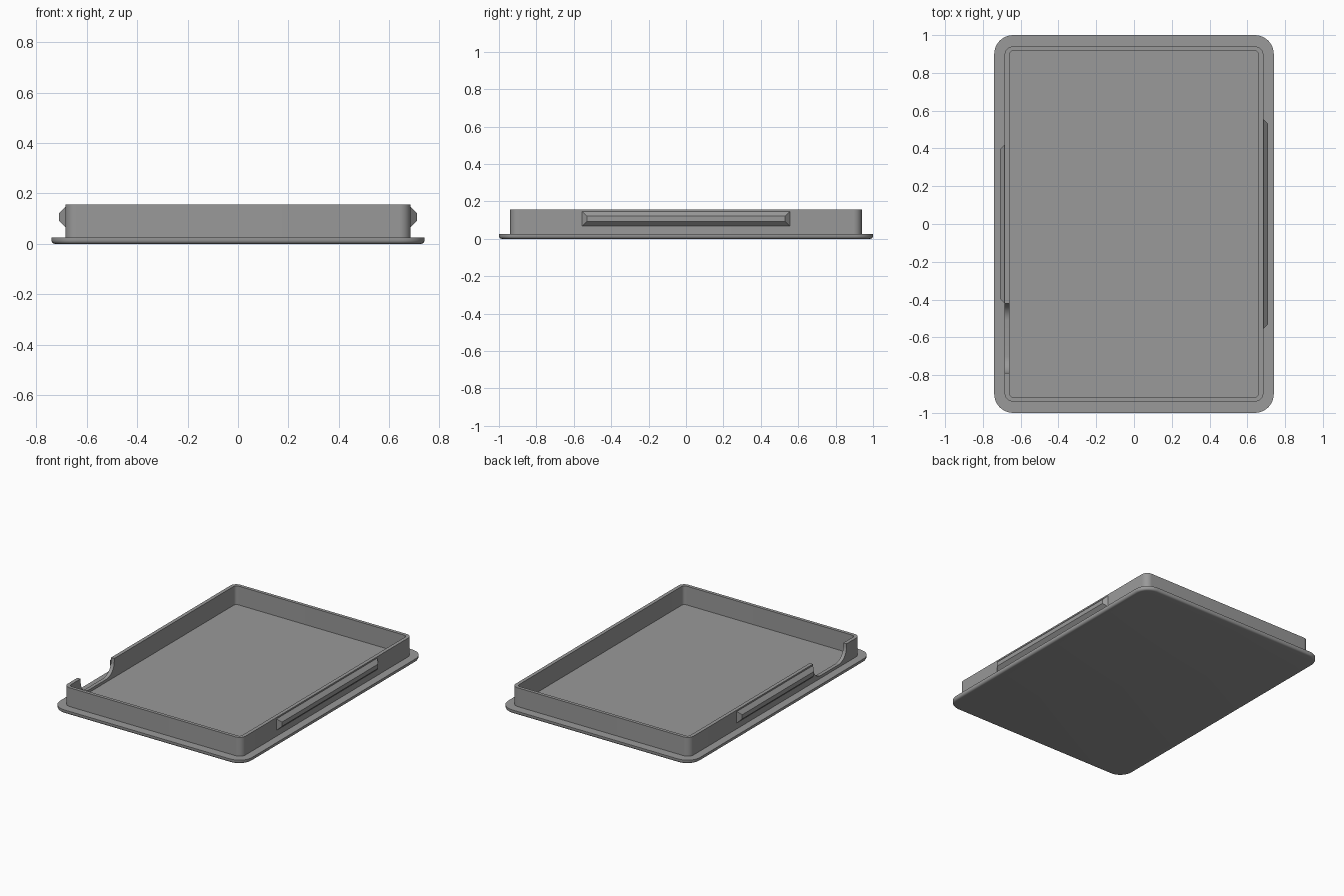
import bpy, bmesh, math

if "Cube" in bpy.data.objects:
    bpy.data.objects.remove(bpy.data.objects["Cube"])

grey = bpy.data.materials.new("mid grey")
grey.diffuse_color = (0.32, 0.32, 0.32, 1)
grey.use_nodes = True
grey.node_tree.nodes["Principled BSDF"].inputs["Base Color"].default_value = grey.diffuse_color


def rounded_rect(hx, hy, r, n=10):
    """Counter-clockwise outline of a rectangle with round corners."""
    pts = []
    for k, (sx, sy) in enumerate([(1, 1), (-1, 1), (-1, -1), (1, -1)]):
        for i in range(n + 1):
            a = math.pi / 2 * (k + i / n)
            pts.append((sx * (hx - r) + r * math.cos(a),
                        sy * (hy - r) + r * math.sin(a)))
    return pts


def skin(name, rings, closed=False):
    """Bridge equal rings of 3D points; cap the ends or join last to first."""
    bm = bmesh.new()
    vs = [[bm.verts.new(p) for p in ring] for ring in rings]
    n = len(vs[0])
    pairs = list(zip(vs, vs[1:])) + ([(vs[-1], vs[0])] if closed else [])
    for a, b in pairs:
        for i in range(n):
            j = (i + 1) % n
            bm.faces.new((a[i], a[j], b[j], b[i]))
    if not closed:
        bm.faces.new(vs[0][::-1])
        bm.faces.new(vs[-1])
    bmesh.ops.recalc_face_normals(bm, faces=bm.faces)
    me = bpy.data.meshes.new(name)
    bm.to_mesh(me)
    bm.free()
    me.materials.append(grey)
    ob = bpy.data.objects.new(name, me)
    bpy.context.collection.objects.link(ob)
    return ob


def activate(ob):
    bpy.ops.object.select_all(action='DESELECT')
    ob.select_set(True)
    bpy.context.view_layer.objects.active = ob


def smooth(ob):
    activate(ob)
    bpy.ops.object.shade_smooth_by_angle(angle=math.radians(30))


def level(pts, z):
    return [(x, y, z) for x, y in pts]


# Base plate with a rounded lower rim
R = 0.015
rings = []
for i in range(5):
    a = math.pi / 2 * i / 4
    d = R * (1 - math.sin(a))
    rings.append(level(rounded_rect(0.74 - d, 1 - d, 0.1 - d), R * (1 - math.cos(a))))
rings.append(level(rounded_rect(0.74, 1, 0.1), 0.026))
smooth(skin("base_plate", rings))

# Upright wall
outer = rounded_rect(0.685, 0.94, 0.045)
inner = rounded_rect(0.66, 0.917, 0.022)
TOP = 0.157
wall = skin("rim_wall", [level(outer, 0.02), level(outer, TOP),
                         level(inner, TOP), level(inner, 0.02)], closed=True)

# Round-bottomed notch in the left wall
y0, y1, zb, r = -0.79, -0.42, 0.045, 0.09
prof = [(y0, 0.2)]
prof += [(y0 + r - r * math.cos(a), zb + r - r * math.sin(a))
         for a in (math.pi / 2 * i / 10 for i in range(11))]
prof += [(y1 - r + r * math.sin(a), zb + r - r * math.cos(a))
         for a in (math.pi / 2 * i / 10 for i in range(11))]
prof.append((y1, 0.2))
cutter = skin("notch_cutter", [[(x, y, z) for y, z in prof] for x in (-0.75, -0.6)])
cutter.hide_render = True
mod = wall.modifiers.new("notch", 'BOOLEAN')
mod.operation, mod.solver, mod.object = 'DIFFERENCE', 'EXACT', cutter
activate(wall)
bpy.ops.object.modifier_apply(modifier=mod.name)
bpy.data.objects.remove(cutter)
smooth(wall)


# Tapered snap ribs on both long sides
def rib(name, side, half):
    def ring(x, h, z0, z1):
        return [(side * x, -h, z0), (side * x, h, z0), (side * x, h, z1), (side * x, -h, z1)]
    skin(name, [ring(0.68, half, 0.067, 0.147), ring(0.685, half, 0.067, 0.147),
                ring(0.71, half - 0.025, 0.092, 0.122)])


rib("right_rib", 1, 0.555)
rib("left_rib", -1, 0.42)
